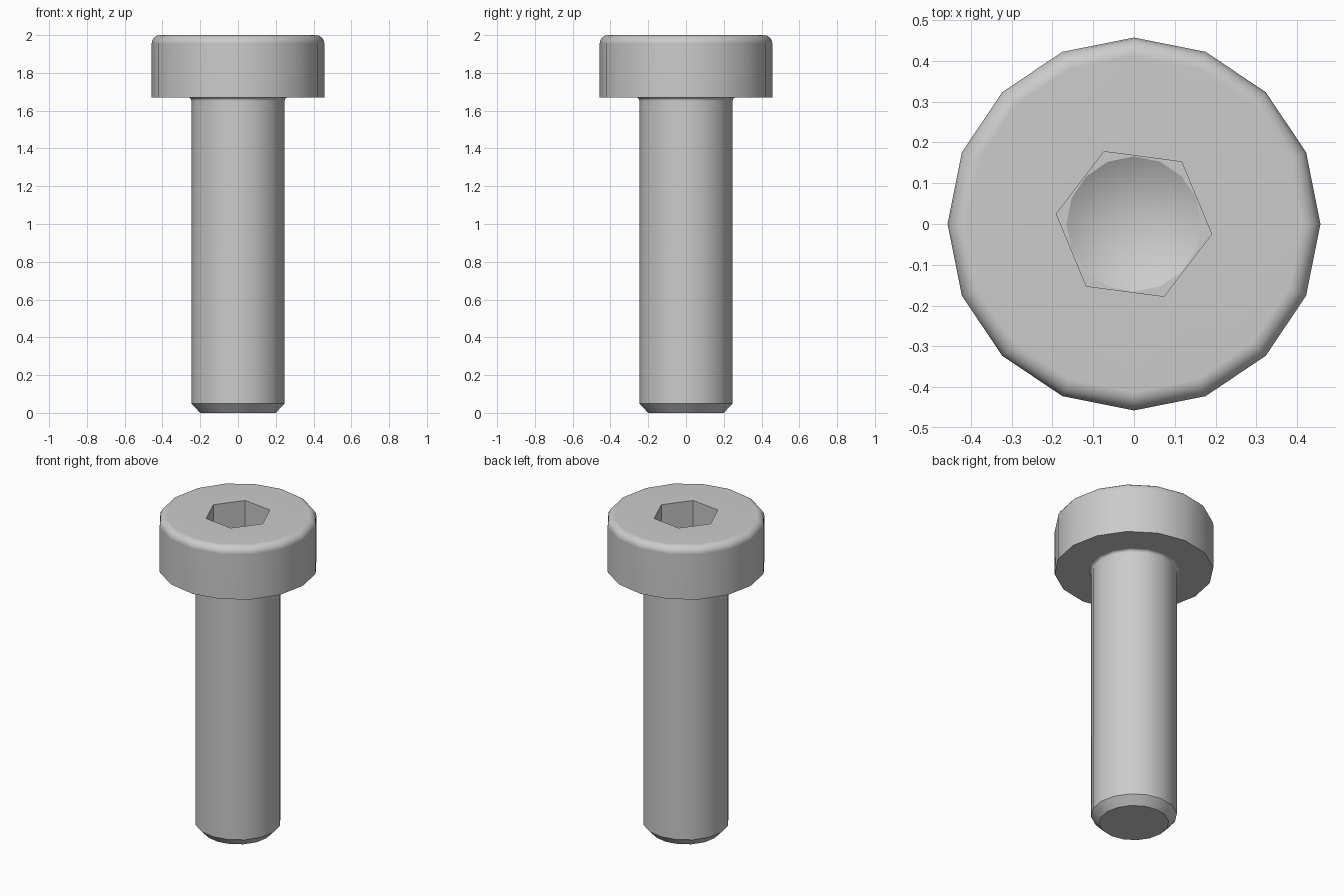
import bpy
import bmesh
from math import cos, sin, pi, radians

cube = bpy.data.objects.get("Cube")
if cube:
    bpy.data.objects.remove(cube, do_unlink=True)

SIDES = 16
HEAD_R, SHANK_R, SOCKET_R = 0.457, 0.247, 0.192
HEAD_BASE, TOP, SOCKET_FLOOR = 1.67, 2.0, 1.8

steel = bpy.data.materials.new("grey steel")
steel.use_nodes = True
colour = (0.6, 0.6, 0.6, 1)
steel.diffuse_color = colour
steel.node_tree.nodes["Principled BSDF"].inputs["Base Color"].default_value = colour

bm = bmesh.new()


def ring(radius, z, count=SIDES, turn=0.0):
    return [bm.verts.new((radius * cos(turn + 2 * pi * i / count),
                          radius * sin(turn + 2 * pi * i / count), z))
            for i in range(count)]


def skin(lower, upper):
    n = len(lower)
    for i in range(n):
        j = (i + 1) % n
        bm.faces.new((lower[i], lower[j], upper[j], upper[i]))


def arc(cx, cz, radius, start, end, steps=4):
    return [(cx + radius * cos(radians(start + (end - start) * i / steps)),
             cz + radius * sin(radians(start + (end - start) * i / steps)))
            for i in range(steps + 1)]


def flat_between(outer, inner):
    edges = [bm.edges.get((loop[i - 1], loop[i])) or bm.edges.new((loop[i - 1], loop[i]))
             for loop in (outer, inner) for i in range(len(loop))]
    bmesh.ops.triangle_fill(bm, edges=edges, use_beauty=True, normal=(0, 0, 1))


# Turned outside: chamfered tip, shank, neck fillet, head with rounded rim
neck, rim = 0.018, 0.045
profile = [(0.2, 0), (SHANK_R, 0.05)]
profile += arc(SHANK_R + neck, HEAD_BASE - neck, neck, 180, 90)
profile += [(HEAD_R, HEAD_BASE)]
profile += arc(HEAD_R - rim, TOP - rim, rim, 0, 90)
rings = [ring(r, z) for r, z in profile]
for lower, upper in zip(rings, rings[1:]):
    skin(lower, upper)
bm.faces.new(rings[0][::-1])

# Hexagonal socket walls
turn = radians(-7.5)
hex_top = ring(SOCKET_R, TOP, 6, turn)
hex_floor = ring(SOCKET_R, SOCKET_FLOOR, 6, turn)
skin(hex_top, hex_floor)
flat_between(rings[-1], hex_top)

# Drilled cone in the socket floor
cone_rim = ring(SOCKET_R * 0.862, SOCKET_FLOOR)
tip = bm.verts.new((0, 0, SOCKET_FLOOR - 0.096))
for i in range(SIDES):
    bm.faces.new((cone_rim[i - 1], cone_rim[i], tip))
flat_between(hex_floor, cone_rim)

bmesh.ops.recalc_face_normals(bm, faces=bm.faces[:])
mesh = bpy.data.meshes.new("socket_head_bolt")
bm.to_mesh(mesh)
bm.free()
mesh.materials.append(steel)
bolt = bpy.data.objects.new("socket_head_bolt", mesh)
bpy.context.collection.objects.link(bolt)

# Smooth round surfaces, crisp machined edges
bpy.ops.object.select_all(action='DESELECT')
bolt.select_set(True)
bpy.context.view_layer.objects.active = bolt
bpy.ops.object.shade_smooth_by_angle(angle=radians(30))
weighted = bolt.modifiers.new("even_shading", 'WEIGHTED_NORMAL')
weighted.keep_sharp = True
